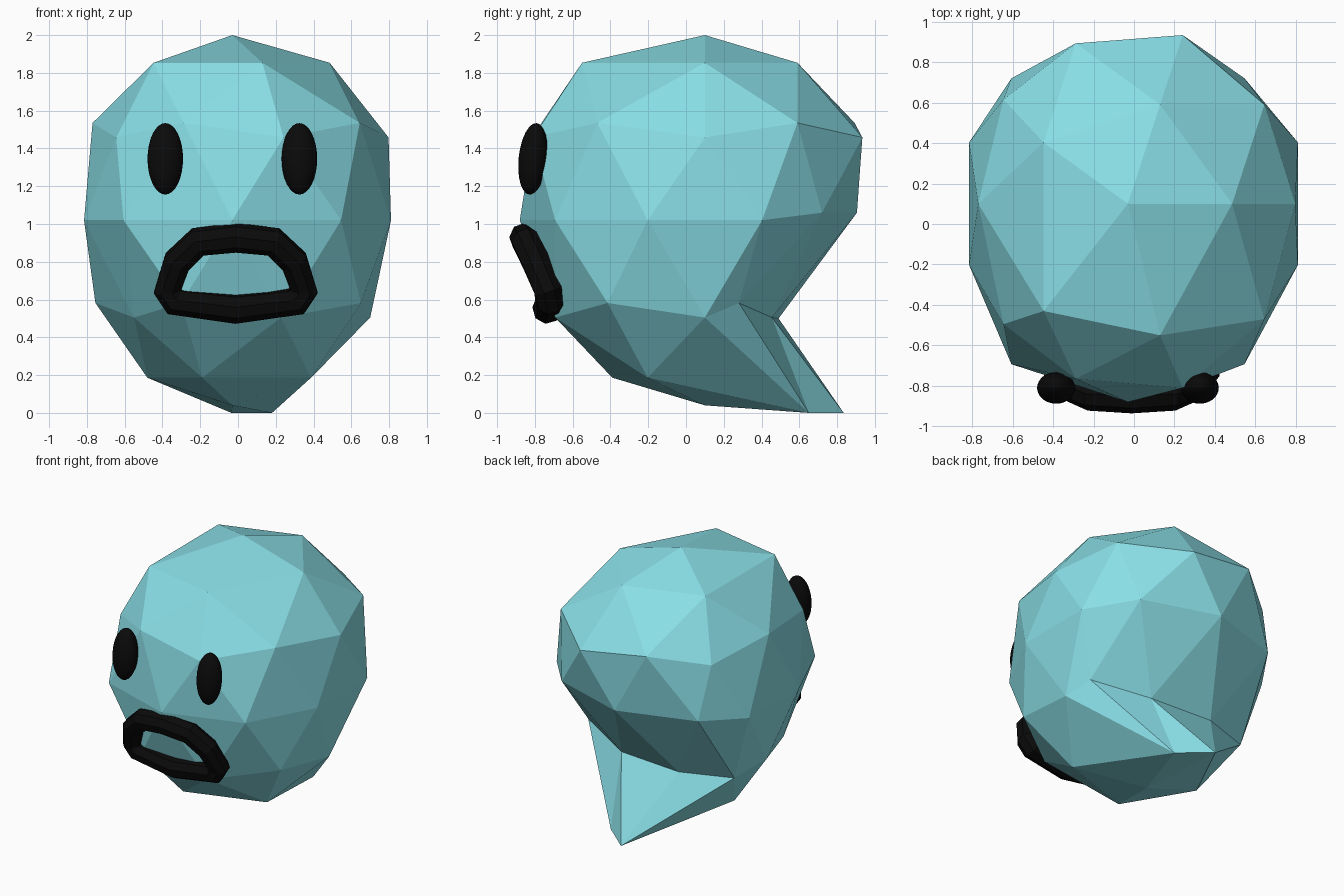
import bpy, math
from mathutils import Vector

if "Cube" in bpy.data.objects:
    bpy.data.objects.remove(bpy.data.objects["Cube"])


def material(name, rgb):
    m = bpy.data.materials.new(name)
    m.diffuse_color = (*rgb, 1)
    m.use_nodes = True
    m.node_tree.nodes["Principled BSDF"].inputs["Base Color"].default_value = m.diffuse_color
    return m


teal = material("teal", (0.25, 0.73, 0.79))
black = material("black", (0.003, 0.003, 0.003))

# Head: low-poly icosphere, reshaped below
CENTRE, R = Vector((-0.03, 0.1, 1.02)), 0.98
bpy.ops.mesh.primitive_ico_sphere_add(subdivisions=2, radius=1)
head = bpy.context.object
head.name = "head"
head.data.materials.append(teal)
unit = [v.co.copy() for v in head.data.vertices]
for v in head.data.vertices:
    v.co = CENTRE + v.co * R


def move(angle, level, x=None, y=None, z=None):
    """Place the head vertex at a given compass angle and unit height."""
    a, r = math.radians(angle), math.sqrt(1 - level * level)
    key = Vector((r * math.cos(a), r * math.sin(a), level))
    i = min(range(len(unit)), key=lambda k: (unit[k] - key).length)
    for axis, value in enumerate((x, y, z)):
        if value is not None:
            head.data.vertices[i].co[axis] = value


TOP, HIGH, UP = 0.851, 0.526, 0.447

# Flattened cheeks
for ang in (18, -18):
    move(ang, 0, x=0.81)
    move(180 - ang, 0, x=-0.815)
move(0, UP, x=0.797)
move(180, HIGH, x=-0.77)
move(144, UP, x=-0.645)
move(-144, UP, x=-0.645, y=-0.495)
move(180, -UP, x=-0.755)
move(0, -HIGH, x=0.70)
move(-36, -UP, x=0.65)
move(-144, -HIGH, x=-0.55)
move(180, -TOP, x=-0.48)

# Forehead pulled forward
move(-72, TOP, y=-0.55)
move(-144, TOP, y=-0.43)
move(-36, HIGH, y=-0.47)
move(-108, HIGH, y=-0.765)
move(-72, UP, y=-0.81)

# Back of the head tucked in above the neck
for ang, y in ((54, 0.72), (90, 0.905), (126, 0.72)):
    move(ang, 0, y=y, z=1.06)
move(36, -UP, x=0.63, y=0.28)
move(72, -HIGH, y=0.455)
move(108, -UP, x=-0.28, y=0.49, z=0.50)
move(144, -HIGH, x=-0.66, y=0.36)

# Neck point
move(36, -TOP, 0.18, 0.65, 0)
move(108, -TOP, -0.035, 0.835, 0)

# Eyes
for side, x in (("left", -0.385), ("right", 0.325)):
    bpy.ops.mesh.primitive_uv_sphere_add(segments=32, ring_count=16, location=(x, -0.81, 1.345))
    eye = bpy.context.object
    eye.name = side + "_eye"
    eye.scale = (0.094, 0.076, 0.19)
    eye.rotation_euler.x = math.radians(-6)
    eye.data.materials.append(black)
    bpy.ops.object.shade_smooth()

# Mouth: closed tube, half path mirrored
half = [(0.2, -0.845, 0.905), (0.31, -0.795, 0.80), (0.36, -0.73, 0.65), (0.32, -0.72, 0.59)]
path = [(0, -0.857, 0.927)] + half + [(0, -0.735, 0.55)]
path += [(-x, y, z) for x, y, z in reversed(half)]
curve = bpy.data.curves.new("mouth", "CURVE")
curve.dimensions = "3D"
curve.bevel_depth = 0.079
curve.bevel_resolution = 2
spline = curve.splines.new("POLY")
spline.points.add(len(path) - 1)
for p, (x, y, z) in zip(spline.points, path):
    p.co = (x - 0.012, y, z, 1)
spline.use_cyclic_u = True
spline.use_smooth = False
mouth = bpy.data.objects.new("mouth", curve)
bpy.context.collection.objects.link(mouth)
curve.materials.append(black)
bpy.ops.object.select_all(action="DESELECT")
mouth.select_set(True)
bpy.context.view_layer.objects.active = mouth
bpy.ops.object.convert(target="MESH")
